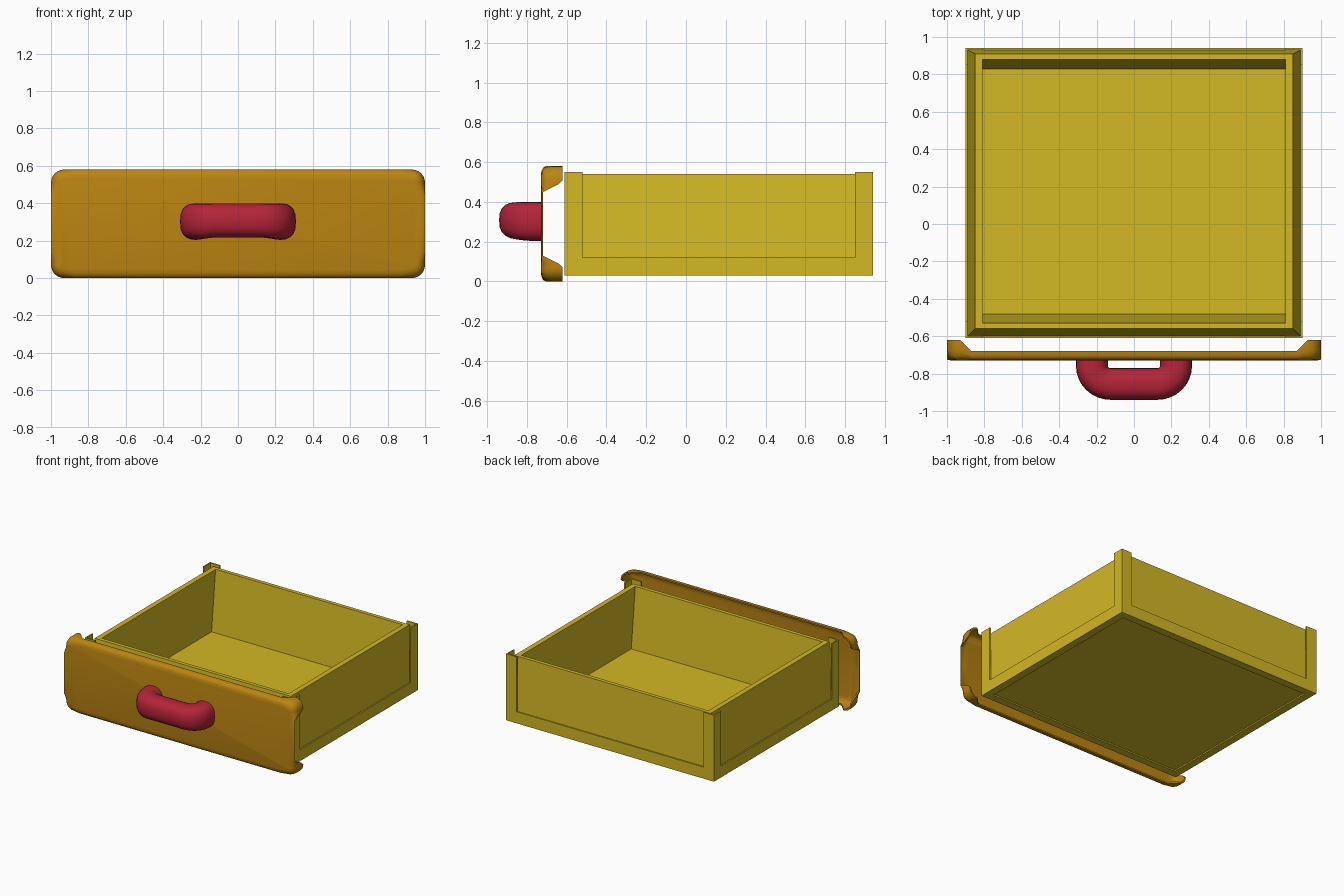
import bpy, bmesh, math

cube = bpy.data.objects.get("Cube")
if cube:
    bpy.data.objects.remove(cube, do_unlink=True)


def material(name, color):
    m = bpy.data.materials.new(name)
    m.use_nodes = True
    m.diffuse_color = (*color, 1)
    m.node_tree.nodes["Principled BSDF"].inputs["Base Color"].default_value = (*color, 1)
    return m


yellow = material("yellow wood", (0.65, 0.48, 0.018))
orange = material("orange front", (0.50, 0.235, 0.006))
red = material("red handle", (0.46, 0.018, 0.04))


def loft(name, rings, mat, smooth=None):
    """Skin a list of equal-length point rings and cap both ends."""
    bm = bmesh.new()
    loops = [[bm.verts.new(p) for p in ring] for ring in rings]
    n = len(loops[0])
    for a, b in zip(loops, loops[1:]):
        for i in range(n):
            j = (i + 1) % n
            bm.faces.new((a[i], a[j], b[j], b[i]))
    bm.faces.new(loops[0][::-1])
    bm.faces.new(loops[-1])
    bmesh.ops.recalc_face_normals(bm, faces=bm.faces)
    mesh = bpy.data.meshes.new(name)
    bm.to_mesh(mesh)
    bm.free()
    mesh.materials.append(mat)
    ob = bpy.data.objects.new(name, mesh)
    bpy.context.collection.objects.link(ob)
    if smooth:
        bpy.ops.object.select_all(action='DESELECT')
        ob.select_set(True)
        bpy.context.view_layer.objects.active = ob
        bpy.ops.object.shade_smooth_by_angle(angle=math.radians(smooth))
    return ob


def rect(x0, x1, y0, y1, z):
    return [(x0, y0, z), (x1, y0, z), (x1, y1, z), (x0, y1, z)]


# Drawer tray: underside recess, base rim, leaning walls, cavity
levels = [
    (0.84, -0.55, 0.88, 0.04), (0.84, -0.55, 0.88, 0.03),
    (0.90, -0.61, 0.94, 0.03), (0.90, -0.61, 0.94, 0.12),
    (0.89, -0.60, 0.93, 0.12), (0.85, -0.56, 0.91, 0.54),
    (0.81, -0.53, 0.88, 0.54), (0.81, -0.48, 0.83, 0.07),
]
loft("drawer_tray", [rect(-x, x, y0, y1, z) for x, y0, y1, z in levels], yellow)

# Thin L-shaped corner posts
for sx, side in ((1, "left"), (-1, "right")):
    for y, sy, end in ((-0.61, 1, "front"), (0.94, -1, "back")):
        corner = [(0.90, 0), (0.90, 0.09), (0.89, 0.09),
                  (0.89, 0.01), (0.81, 0.01), (0.81, 0)]
        loft(f"{end}_{side}_post",
             [[(sx * px, y + sy * py, z) for px, py in corner] for z in (0.12, 0.55)],
             yellow)


# Front panel: thin rounded shell whose corners curl back
def panel_ring(inset, curl, shift):
    r = max(0.07 - inset, 0.02)
    w, h = 1 - inset - r, 0.29 - inset - r
    centres = [(w, h), (-w, h), (-w, -h), (w, -h)]
    pts = []
    for k, (cx, cz) in enumerate(centres):
        for s in range(7):
            a = (k + s / 6) * math.pi / 2
            pts.append((cx + r * math.cos(a), cz + r * math.sin(a), 0.11))
        # straight edge towards the next corner
        a = (k + 1) * math.pi / 2
        dx, dz = -math.sin(a), math.cos(a)
        ex, ez = cx + r * math.cos(a), cz + r * math.sin(a)
        length = 2 * (w if k % 2 == 0 else h)
        base = 0.05 if k % 2 == 0 else 0.01
        for d, depth in ((0.02, 0.09), (0.06, base), (length / 2, base),
                         (length - 0.06, base), (length - 0.02, 0.09)):
            pts.append((ex + dx * d, ez + dz * d, depth))
    return [(x, -0.73 + d * curl + shift, 0.29 + z) for x, z, d in pts]


steps = [(0.05, 0), (0.025, 0.06), (0.008, 0.22), (0, 0.5), (0, 1)]
outer = [panel_ring(i, c, 0) for i, c in steps]
inner = [panel_ring(i + 0.012, c, 0.01 * (1 - c)) for i, c in reversed(steps)]
loft("front_panel", outer + inner, orange, 40)

# Handle: chunky rounded U-shaped tube
path = [(0.225, -0.722, 0), (0.225, -0.76, 0)]
for s in range(1, 9):
    a = s / 8 * math.pi / 2
    path.append((0.125 + 0.1 * math.cos(a), -0.76 - 0.095 * math.sin(a), a))
path += [(-x, y, math.pi - a) for x, y, a in reversed(path)]


def power(v):
    return math.copysign(abs(v) ** 0.8, v)


rings = []
for x, y, a in path:
    end = abs(math.cos(a))
    ring = []
    for s in range(20):
        t = s / 20 * math.tau
        u = 0.085 * power(math.cos(t))
        z = 0.308 - 0.006 * end + (0.09 + 0.008 * end) * power(math.sin(t))
        ring.append((x + u * math.cos(a), y - u * math.sin(a), z))
    rings.append(ring)
loft("handle", rings, red, 50)
